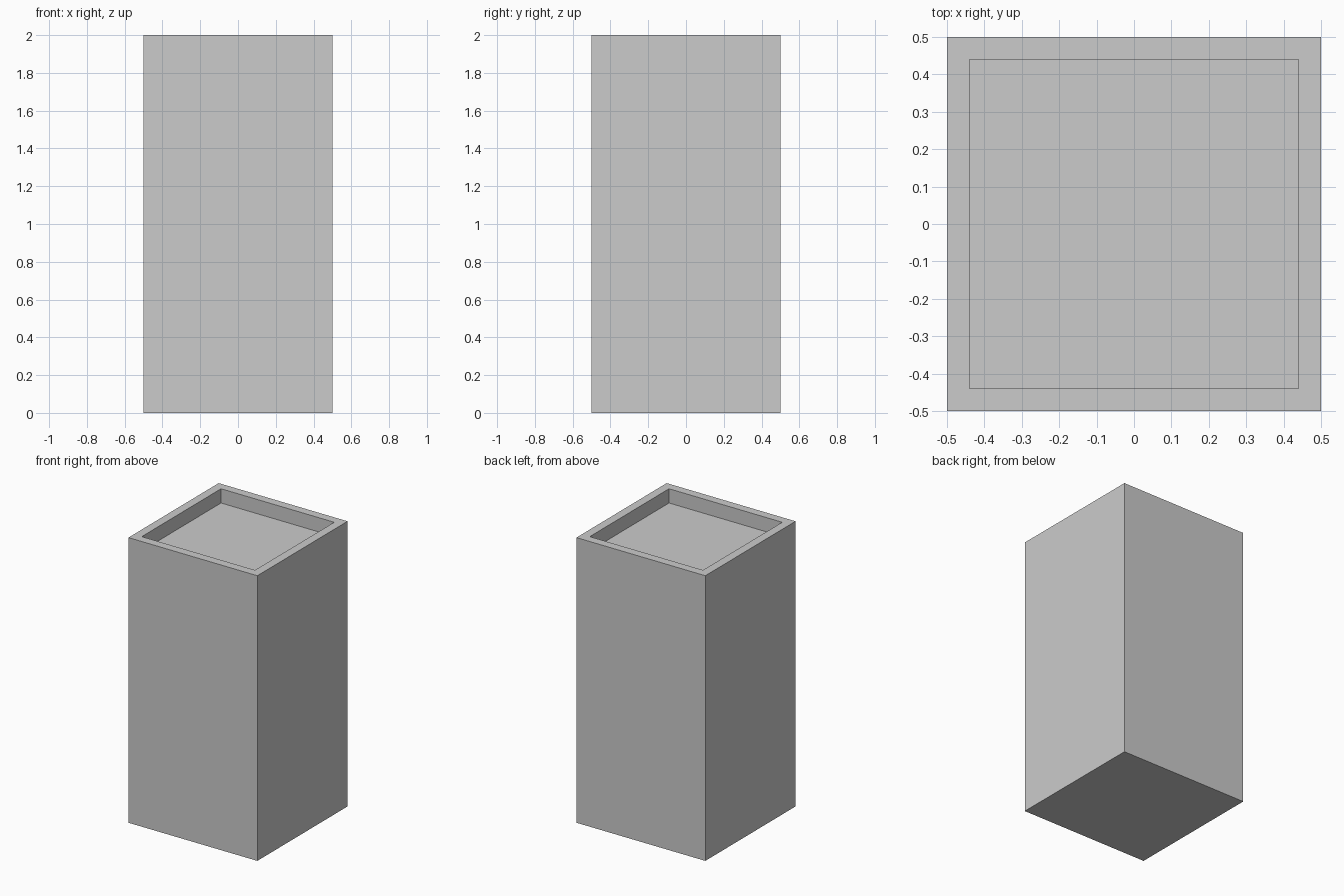
import bpy, bmesh
from mathutils import Matrix

if "Cube" in bpy.data.objects:
    bpy.data.objects.remove(bpy.data.objects["Cube"])

HEIGHT, RIM, DEPTH = 2.0, 0.086, 0.10

# Square pillar body standing on the ground
bm = bmesh.new()
bmesh.ops.create_cube(bm, size=1.0, matrix=Matrix.Translation((0, 0, HEIGHT / 2)) @ Matrix.Diagonal((1, 1, HEIGHT, 1)))

# Shallow square recess in the top, leaving a flat rim
bm.normal_update()
top = max(bm.faces, key=lambda f: f.calc_center_median().z)
bmesh.ops.inset_region(bm, faces=[top], thickness=RIM)
floor = bmesh.ops.extrude_discrete_faces(bm, faces=[top])["faces"][0]
bmesh.ops.translate(bm, verts=floor.verts, vec=(0, 0, -DEPTH))
bmesh.ops.recalc_face_normals(bm, faces=bm.faces)

mesh = bpy.data.meshes.new("planter_box")
bm.to_mesh(mesh)
bm.free()
bpy.context.collection.objects.link(bpy.data.objects.new("planter_box", mesh))
